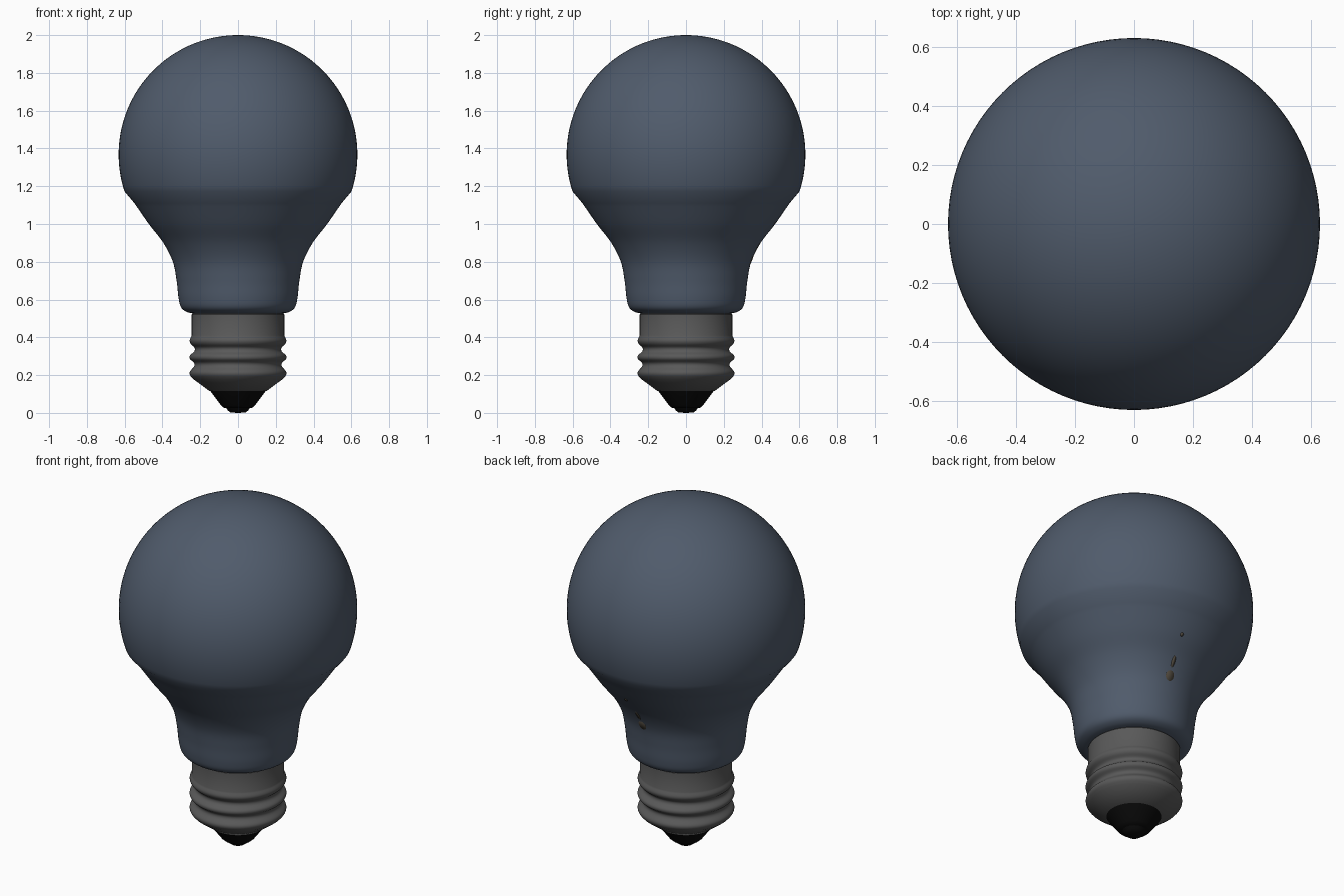
import bpy, bmesh, math
from mathutils import Vector

if "Cube" in bpy.data.objects:
    bpy.data.objects.remove(bpy.data.objects["Cube"])


def material(name, rgb):
    m = bpy.data.materials.new(name)
    m.diffuse_color = (*rgb, 1)
    m.use_nodes = True
    m.node_tree.nodes["Principled BSDF"].inputs["Base Color"].default_value = m.diffuse_color
    return m


GLASS = material("blue grey glass", (0.080, 0.105, 0.148))
METAL = material("dark grey metal", (0.100, 0.100, 0.100))
BLACK = material("black insulator", (0.003, 0.003, 0.003))
BROWN = material("brown speck", (0.075, 0.062, 0.045))


def smooth(points, steps=6):
    """Catmull-Rom curve through the profile points."""
    p = [Vector(q) for q in points]
    p = [2 * p[0] - p[1]] + p + [2 * p[-1] - p[-2]]
    out = []
    for a, b, c, d in zip(p, p[1:], p[2:], p[3:]):
        for i in range(steps):
            t = i / steps
            out.append(0.5 * (2 * b + (c - a) * t + (2 * a - 5 * b + 4 * c - d) * t * t
                              + (3 * b - a - 3 * c + d) * t ** 3))
    return [tuple(v) for v in out] + [tuple(p[-2])]


def lathe(name, profile, mat, angle=40, sides=96):
    """Revolve (radius, z) points, listed bottom to top, about the z axis."""
    bm = bmesh.new()
    rings = []
    for r, z in profile:
        if r < 1e-4:
            rings.append([bm.verts.new((0, 0, z))] * sides)
        else:
            rings.append([bm.verts.new((r * math.cos(math.tau * i / sides),
                                        r * math.sin(math.tau * i / sides), z))
                          for i in range(sides)])
    for lo, hi in zip(rings, rings[1:]):
        for i in range(sides):
            j = (i + 1) % sides
            bm.faces.new(list(dict.fromkeys((lo[i], lo[j], hi[j], hi[i]))))
    bmesh.ops.recalc_face_normals(bm, faces=bm.faces)
    me = bpy.data.meshes.new(name)
    bm.to_mesh(me)
    bm.free()
    me.materials.append(mat)
    ob = bpy.data.objects.new(name, me)
    bpy.context.collection.objects.link(ob)
    bpy.ops.object.select_all(action='DESELECT')
    ob.select_set(True)
    bpy.context.view_layer.objects.active = ob
    bpy.ops.object.shade_smooth_by_angle(angle=math.radians(angle))
    return ob


# Glass envelope: curved neck running into a spherical globe
R, C = 0.632, 1.368
neck = smooth([(0.23, 0.525), (0.272, 0.535), (0.302, 0.56), (0.315, 0.61), (0.325, 0.70),
               (0.345, 0.80), (0.395, 0.90), (0.472, 1.0), (0.548, 1.11)])
a0 = math.radians(-18)
globe = [(R * math.cos(a), C + R * math.sin(a))
         for a in (a0 + (math.pi / 2 - a0) * i / 40 for i in range(41))]
lathe("glass_bulb", [(0, 0.525)] + neck + globe, GLASS, 60)

# Metal screw base with rounded thread ridges
thread = smooth([(0.245, 0.41), (0.256, 0.385), (0.250, 0.365), (0.230, 0.345), (0.232, 0.325),
                 (0.254, 0.305), (0.254, 0.285), (0.233, 0.265), (0.233, 0.245),
                 (0.254, 0.220), (0.254, 0.200), (0.238, 0.18)], 4)
lathe("screw_base", [(0, 0.115), (0.15, 0.115)] + thread[::-1]
      + [(0.245, 0.52), (0.235, 0.53), (0, 0.53)], METAL)

# Black insulator and the contact button at the bottom
lathe("insulator", [(0, 0.02), (0.075, 0.027), (0.09, 0.04), (0.147, 0.116), (0, 0.116)], BLACK)
lathe("contact_button", [(0, 0), (0.04, 0.002), (0.053, 0.012), (0.066, 0.03), (0, 0.03)], BLACK)

# Faint brown specks on the back of the neck
glass = bpy.data.objects["glass_bulb"]
for k, (x, z, w, h) in enumerate([(0.04, 0.81, 0.028, 0.035), (0.045, 0.88, 0.012, 0.04),
                                  (0.06, 1.0, 0.011, 0.012)]):
    hit, loc, normal, _ = glass.ray_cast(Vector((x, 2, z)), Vector((0, -1, 0)))
    if hit:
        speck = lathe(f"speck_{k + 1}", [(0, -0.004), (1, -0.004), (0.8, 0.002), (0, 0.003)],
                      BROWN, 60, 16)
        speck.scale = (w, h, 1)
        speck.location = loc
        speck.rotation_euler = normal.to_track_quat('Z', 'Y').to_euler()
